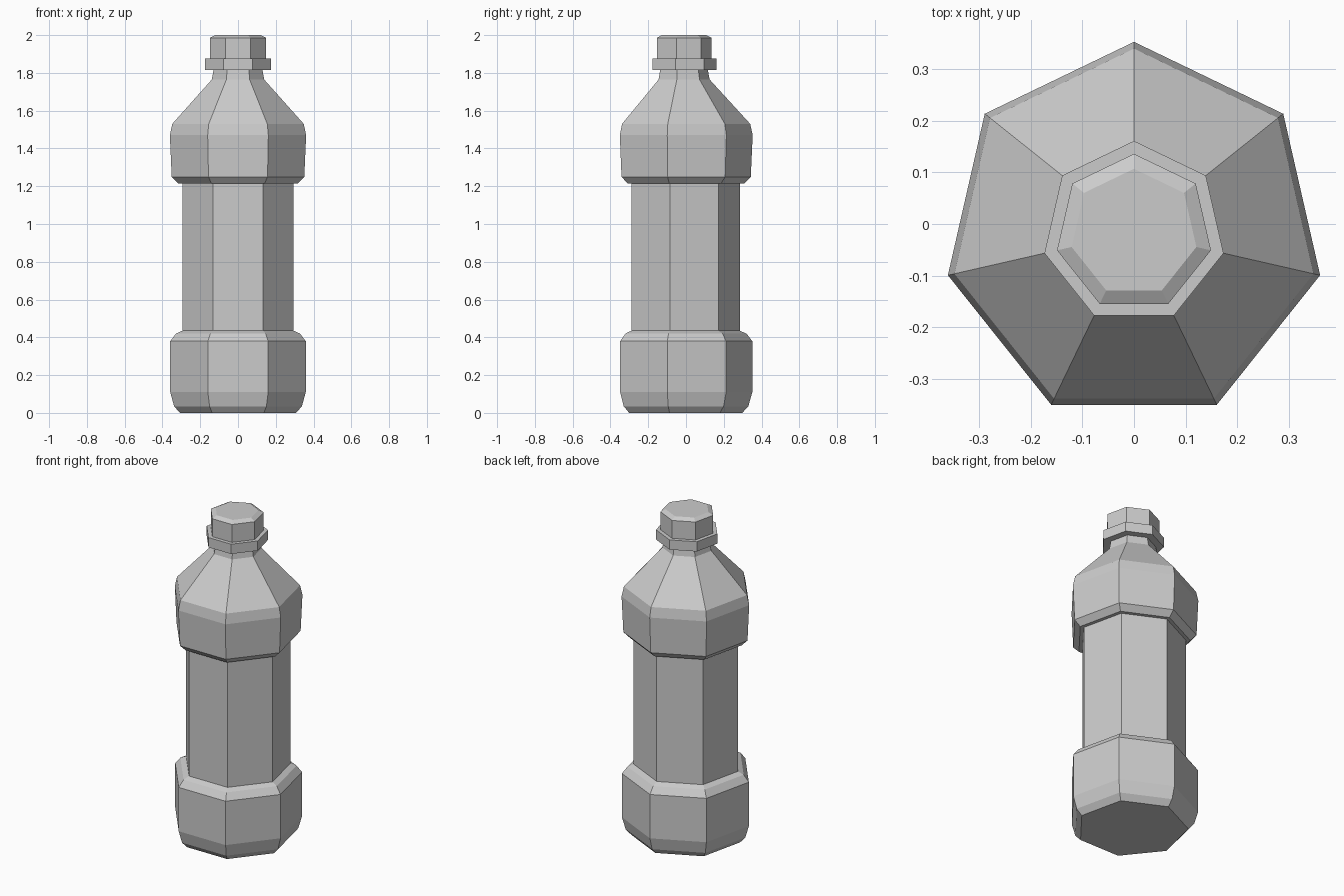
import bpy, bmesh
from math import pi, cos, sin

cube = bpy.data.objects.get("Cube")
if cube:
    bpy.data.objects.remove(cube, do_unlink=True)

SIDES = 7
AXIS_Y = -0.017  # a seven-sided ring is not symmetric front to back

grey = bpy.data.materials.new("light_grey")
grey.use_nodes = True
color = (0.6, 0.6, 0.6, 1)
grey.diffuse_color = color
grey.node_tree.nodes["Principled BSDF"].inputs["Base Color"].default_value = color


def lathe(name, profile):
    """Closed seven-sided solid from (radius, height) pairs, one corner to the back."""
    bm = bmesh.new()
    rings = []
    for r, z in profile:
        angles = [pi / 2 + 2 * pi * i / SIDES for i in range(SIDES)]
        rings.append([bm.verts.new((r * cos(a), AXIS_Y + r * sin(a), z)) for a in angles])
    for low, high in zip(rings, rings[1:]):
        for i in range(SIDES):
            j = (i + 1) % SIDES
            bm.faces.new((low[i], low[j], high[j], high[i]))
    bm.faces.new(rings[0][::-1])
    bm.faces.new(rings[-1])
    mesh = bpy.data.meshes.new(name)
    bm.to_mesh(mesh)
    bm.free()
    mesh.materials.append(grey)
    obj = bpy.data.objects.new(name, mesh)
    bpy.context.collection.objects.link(obj)
    return obj


# Bottle from the base, through the recessed grip, to the shoulder and neck
lathe("bottle_body", [
    (0.315, 0), (0.347, 0.035), (0.368, 0.11),     # rounded base
    (0.368, 0.38), (0.337, 0.42), (0.302, 0.435),  # lower bulge
    (0.302, 1.215), (0.325, 1.215),                # grip and overhang
    (0.36, 1.25), (0.37, 1.47), (0.357, 1.53),     # upper bulge
    (0.142, 1.765), (0.132, 1.82),                 # shoulder and neck
])

# Collar and screw cap
lathe("neck_collar", [(0.178, 1.815), (0.178, 1.875)])
lathe("cap", [(0.153, 1.875), (0.153, 1.985), (0.124, 2.0)])
